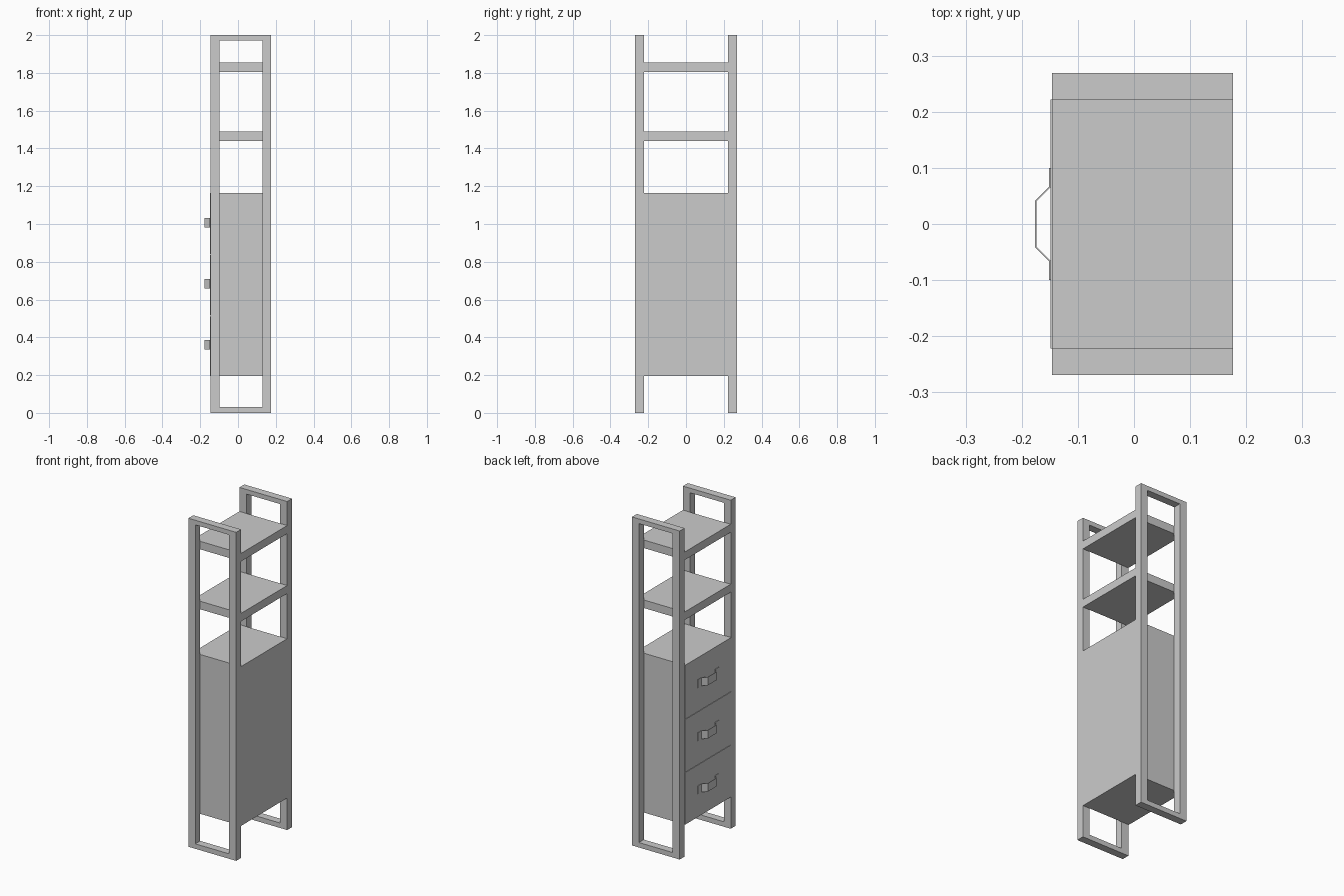
import bpy, bmesh

if "Cube" in bpy.data.objects:
    bpy.data.objects.remove(bpy.data.objects["Cube"])

X0, X1 = -0.146, 0.176      # depth of the unit (drawers face -x)
YI, YO = 0.222, 0.269       # inner and outer faces of the side frames


def make_object(name, bm):
    bmesh.ops.recalc_face_normals(bm, faces=bm.faces)
    mesh = bpy.data.meshes.new(name)
    bm.to_mesh(mesh)
    bm.free()
    obj = bpy.data.objects.new(name, mesh)
    bpy.context.collection.objects.link(obj)
    return obj


def box(name, x, y, z):
    bm = bmesh.new()
    bmesh.ops.create_cube(bm, size=1)
    for v in bm.verts:
        for i, (lo, hi) in enumerate((x, y, z)):
            v.co[i] = lo if v.co[i] < 0 else hi
    return make_object(name, bm)


def side_frame(name, y0, y1):
    # Rectangular loop with an open middle
    w = 0.047
    outer = [(X0, 0), (X1, 0), (X1, 2), (X0, 2)]
    inner = [(X0 + w, 0.03), (X1 - w, 0.03), (X1 - w, 1.972), (X0 + w, 1.972)]
    bm = bmesh.new()
    rings = [[bm.verts.new((x, y, z)) for x, z in loop]
             for loop, y in ((outer, y0), (outer, y1), (inner, y1), (inner, y0))]
    for r in range(4):
        a, b = rings[r], rings[(r + 1) % 4]
        for i in range(4):
            j = (i + 1) % 4
            bm.faces.new((a[i], a[j], b[j], b[i]))
    return make_object(name, bm)


def handle(name, z):
    # Bent metal strip with mounting tabs
    t = 0.0015
    path = [(-0.1500, 0.10), (-0.1500, 0.066), (-0.1750, 0.041)]
    path += [(x, -y) for x, y in reversed(path)]
    bm = bmesh.new()
    sections = [[bm.verts.new((x + dx, y, z + dz))
                 for dx, dz in ((-t, -0.025), (t, -0.025), (t, 0.025), (-t, 0.025))]
                for x, y in path]
    for a, b in zip(sections, sections[1:]):
        for i in range(4):
            j = (i + 1) % 4
            bm.faces.new((a[i], a[j], b[j], b[i]))
    bm.faces.new(sections[0])
    bm.faces.new(sections[-1])
    return make_object(name, bm)


# Side frames
side_frame("left_side_frame", -YO, -YI)
side_frame("right_side_frame", YI, YO)

# Open shelves
for name, z in (("lower_shelf", 1.44), ("upper_shelf", 1.805)):
    box(name, (X0, X1), (-YI, YI), (z, z + 0.049))

# Cabinet body
box("cabinet_body", (X0, X1), (-YI, YI), (0.195, 1.165))

# Drawer fronts and handles
pitch = 0.97 / 3
for i in range(3):
    z = 0.195 + i * pitch
    gap = 0.007 if i < 2 else 0
    box(f"drawer_front_{i + 1}", (-0.149, X0), (-YI, YI), (z, z + pitch - gap))
    handle(f"drawer_handle_{i + 1}", 0.36 + i * pitch)
